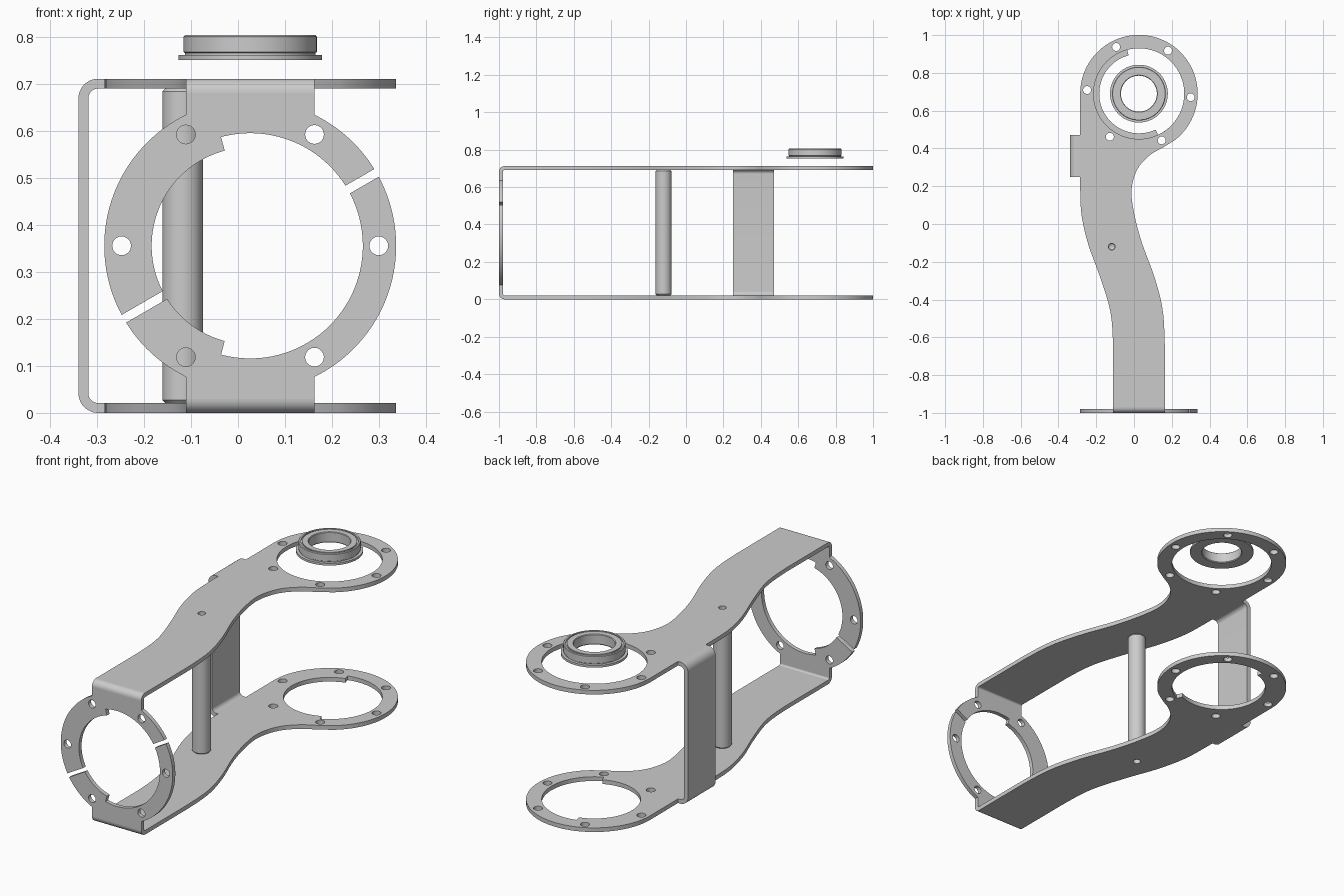
import bpy, bmesh
from math import sin, cos, radians, degrees, acos, pi
from mathutils import Matrix, Vector

if "Cube" in bpy.data.objects:
    bpy.data.objects.remove(bpy.data.objects["Cube"])

T = 0.021                      # sheet thickness
H = 0.712                      # bracket height
CX, CY, CZ = 0.026, 0.69, H / 2  # ring centres: (CX, CY) on plates, (CX, CZ) on front
R, R_BIG, R_SMALL = 0.311, 0.24, 0.21
X0, X1 = -0.111, 0.163         # arm width at the front


def arc(cx, cy, r, a0, a1, n=32):
    return [(cx + r * cos(radians(a0 + (a1 - a0) * i / n)),
             cy + r * sin(radians(a0 + (a1 - a0) * i / n))) for i in range(n + 1)]


def circle(cx, cy, r, n=32):
    return arc(cx, cy, r, 0, 360, n)[:-1]


def smooth_path(pts, n=6):
    """Catmull-Rom through pts (first and last are guides only)."""
    out = []
    for a, b, c, d in zip(pts, pts[1:], pts[2:], pts[3:]):
        a, b, c, d = map(Vector, (a, b, c, d))
        for i in range(n):
            t = i / n
            out.append(tuple(0.5 * (2 * b + (c - a) * t + (2 * a - 5 * b + 4 * c - d) * t * t
                                    + (3 * b - a - 3 * c + d) * t ** 3)))
    return out + [pts[-2]]


def finish(ob):
    bm = bmesh.new()
    bm.from_mesh(ob.data)
    bmesh.ops.remove_doubles(bm, verts=bm.verts, dist=1e-5)
    bmesh.ops.recalc_face_normals(bm, faces=bm.faces)
    bm.to_mesh(ob.data)
    bm.free()
    bpy.ops.object.select_all(action='DESELECT')
    ob.select_set(True)
    bpy.context.view_layer.objects.active = ob
    bpy.ops.object.shade_smooth_by_angle(angle=radians(30))


PLANES = {'XY': Matrix.Identity(4),
          'XZ': Matrix.Rotation(pi / 2, 4, 'X'),
          'YZ': Matrix(((0, 0, 1, 0), (1, 0, 0, 0), (0, 1, 0, 0), (0, 0, 0, 1)))}


def sheet(name, loops, plane, lo, hi):
    """Extrude filled 2D loops (holes allowed) from lo to hi along the plane normal."""
    cu = bpy.data.curves.new(name, 'CURVE')
    cu.dimensions, cu.fill_mode, cu.extrude = '2D', 'BOTH', (hi - lo) / 2
    for loop in loops:
        sp = cu.splines.new('POLY')
        sp.points.add(len(loop) - 1)
        for p, (u, v) in zip(sp.points, loop):
            p.co = (u, v, 0, 1)
        sp.use_cyclic_u = True
    tmp = bpy.data.objects.new(name, cu)
    bpy.context.collection.objects.link(tmp)
    me = bpy.data.meshes.new_from_object(
        tmp.evaluated_get(bpy.context.evaluated_depsgraph_get()))
    bpy.data.objects.remove(tmp)
    axis = {'XY': (0, 0, 1), 'XZ': (0, 1, 0), 'YZ': (1, 0, 0)}[plane]
    me.transform(Matrix.Translation(Vector(axis) * (lo + hi) / 2) @ PLANES[plane])
    ob = bpy.data.objects.new(name, me)
    bpy.context.collection.objects.link(ob)
    finish(ob)


def lathe(name, profile, x, y, closed, steps=64):
    bm = bmesh.new()
    vs = [bm.verts.new((r, 0, z)) for r, z in profile]
    es = [bm.edges.new(p) for p in zip(vs, vs[1:])]
    if closed:
        es.append(bm.edges.new((vs[-1], vs[0])))
    bmesh.ops.spin(bm, geom=vs + es, cent=(0, 0, 0), axis=(0, 0, 1),
                   angle=2 * pi, steps=steps)
    me = bpy.data.meshes.new(name)
    bm.to_mesh(me)
    bm.free()
    me.transform(Matrix.Translation((x, y, 0)))
    ob = bpy.data.objects.new(name, me)
    bpy.context.collection.objects.link(ob)
    finish(ob)


# S-shaped side plates with ring ends
BEND = 0.03
right_side = smooth_path([(0.163, -0.85), (0.163, -0.64), (0.151, -0.45), (0.108, -0.28),
                          (0.042, -0.10), (0.002, 0.05), (-0.013, 0.18), (0.018, 0.29),
                          (0.085, 0.365), (0.165, 0.412), (0.25, 0.47)])
left_side = smooth_path([(-0.285, 0.35), (-0.285, 0.20), (-0.278, 0.05), (-0.243, -0.105),
                         (-0.18, -0.28), (-0.126, -0.46), (-0.111, -0.64), (-0.111, -0.85)])
outline = ([(X1, -1 + BEND)] + right_side + arc(CX, CY, R, -52, 180, 64)
           + left_side + [(X0, -1 + BEND)])
bolts = [circle(CX + 0.275 * cos(radians(a)), CY + 0.275 * sin(radians(a)), 0.021, 24)
         for a in range(-4, 356, 60)]
post_hole = circle(-0.118, -0.12, 0.018, 24)
stepped = arc(CX, CY, R_BIG, -65, 105, 48) + arc(CX, CY, R_SMALL, 105, 295, 48)
sheet('bottom_plate', [outline, stepped, post_hole] + bolts, 'XY', 0, T)
sheet('top_plate', [outline, circle(CX, CY, R_BIG, 96), post_hole] + bolts, 'XY', H - T, H)

# Front split ring with necks running into the bends
neck = degrees(acos((X1 - CX) / R))


def half_ring(a0, z_end, inner):
    """Half of the ring starting at angle a0, with a slit gap at both ends."""
    mid = a0 + 60
    slit = lambda r: degrees(0.0095 / r)
    out = arc(CX, CZ, R, a0 + slit(R), mid - (90 - neck), 24)
    out += [(out[-1][0], z_end), (2 * CX - out[-1][0], z_end)]
    out += arc(CX, CZ, R, mid + 90 - neck, a0 + 180 - slit(R), 40)
    for r, s, e in inner:
        s -= slit(r) if s == a0 + 180 else 0
        e += slit(r) if e == a0 else 0
        out += arc(CX, CZ, r, s, e, 40)
    return out


def ring_bolts(angles):
    return [circle(CX + 0.274 * cos(radians(a)), CZ + 0.274 * sin(radians(a)), 0.02, 24)
            for a in angles]


sheet('front_ring_upper', [half_ring(30, H - BEND, [(R_SMALL, 210, 105), (R_BIG, 105, 30)])]
      + ring_bolts((60, 120, 180)), 'XZ', -1, -1 + T)
sheet('front_ring_lower', [half_ring(210, BEND, [(R_BIG, 390, 255), (R_SMALL, 255, 210)])]
      + ring_bolts((240, 300, 360)), 'XZ', -1, -1 + T)

# Rounded bends joining front ring and plates
for name, z, a0, a1 in (('front_bend_upper', H - BEND, 90, 180),
                        ('front_bend_lower', BEND, 180, 270)):
    sheet(name, [arc(-1 + BEND, z, BEND, a0, a1, 10)
                 + arc(-1 + BEND, z, BEND - T, a1, a0, 10)], 'YZ', X0, X1)

# Side strap bent between the two plates
B, XL, XJ = 0.042, -0.34, -0.284
strap = ([(XJ, H)] + arc(XL + B, H - B, B, 90, 180, 12) + arc(XL + B, B, B, 180, 270, 12)
         + [(XJ, 0), (XJ, T)] + arc(XL + B, B, B - T, 270, 180, 12)
         + arc(XL + B, H - B, B - T, 180, 90, 12) + [(XJ, H - T)])
sheet('side_strap', [strap], 'XZ', 0.25, 0.47)

# Spacer post with blind threaded bores
lo, hi, d = T, H - T, 0.006
lathe('spacer_post', [(0, lo + 0.09), (0.015, lo + 0.08), (0.015, lo), (0.043 - d, lo),
                      (0.043, lo + d), (0.043, hi - d), (0.043 - d, hi), (0.015, hi),
                      (0.015, hi - 0.08), (0, hi - 0.09)], -0.118, -0.12, False, 48)

# Flanged bearing floating above the top ring
lathe('flanged_bearing', [(0.095, 0.756), (0.098, 0.752), (0.153, 0.752), (0.153, 0.763),
                          (0.139, 0.763), (0.139, 0.767), (0.142, 0.769), (0.142, 0.802),
                          (0.139, 0.805), (0.131, 0.805), (0.131, 0.800), (0.125, 0.800),
                          (0.125, 0.805), (0.098, 0.805), (0.095, 0.802)], CX, CY, True, 80)
